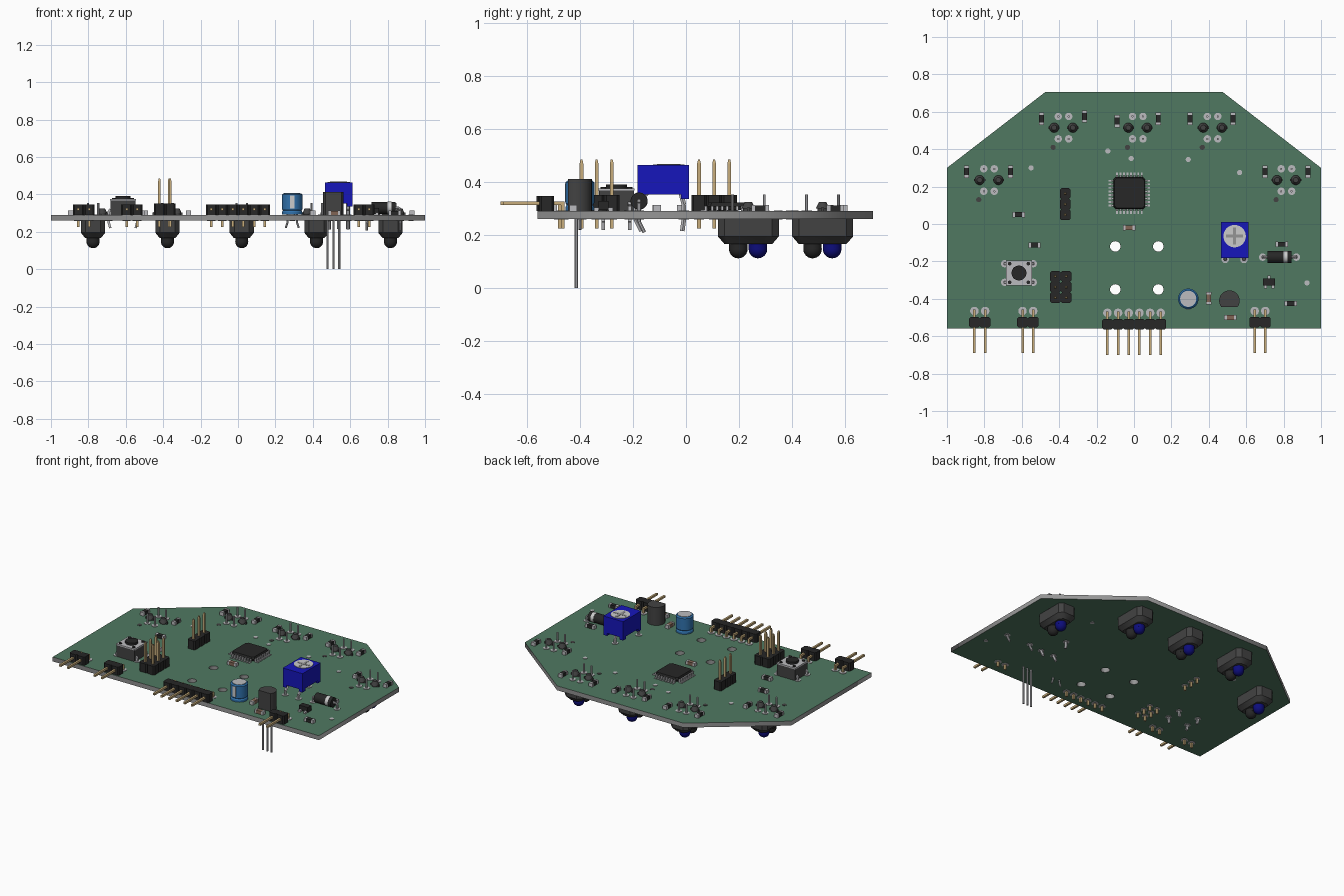
import bpy, bmesh, math
from mathutils import Vector, Matrix

if "Cube" in bpy.data.objects:
    bpy.data.objects.remove(bpy.data.objects["Cube"])

TOP, BOT = 0.29, 0.26   # board faces
COLORS = {"green": (0.08, 0.19, 0.12, 1), "black": (0.02, 0.02, 0.02, 1), "dark": (0.055, 0.055, 0.055, 1),
          "gold": (0.58, 0.42, 0.2, 1), "metal": (0.5, 0.5, 0.52, 1), "blue": (0.008, 0.008, 0.5, 1),
          "lens": (0.004, 0.004, 0.2, 1), "sky": (0.03, 0.17, 0.42, 1), "white": (0.75, 0.75, 0.72, 1),
          "brown": (0.22, 0.13, 0.09, 1), "edge": (0.3, 0.3, 0.3, 1)}
MATS = {}
for key, col in COLORS.items():
    MATS[key] = bpy.data.materials.new(key)
    MATS[key].diffuse_color = col


class Part:
    """Collects primitives into one mesh object."""
    def __init__(self):
        self.bm = bmesh.new()

    def box(self, x0, x1, y0, y1, z0, z1):
        m = Matrix.Translation(((x0 + x1) / 2, (y0 + y1) / 2, (z0 + z1) / 2))
        bmesh.ops.create_cube(self.bm, size=1, matrix=m @ Matrix.Diagonal((x1 - x0, y1 - y0, z1 - z0, 1)))

    def rod(self, a, b, r, n=20, r2=None):
        a, b = Vector(a), Vector(b)
        rot = (b - a).to_track_quat('Z', 'Y').to_matrix().to_4x4() @ Matrix.Rotation(math.pi / n, 4, 'Z')
        bmesh.ops.create_cone(self.bm, cap_ends=True, segments=n, radius1=r, radius2=r if r2 is None else r2,
                              depth=(b - a).length, matrix=Matrix.Translation((a + b) / 2) @ rot)

    def wire(self, pts, r, n=8):
        for a, b in zip(pts, pts[1:]):
            self.rod(a, b, r, n)

    def ball(self, c, r):
        bmesh.ops.create_uvsphere(self.bm, u_segments=20, v_segments=12, radius=r, matrix=Matrix.Translation(c))

    def loft(self, rings):
        vs = [[self.bm.verts.new(p) for p in ring] for ring in rings]
        n = len(vs[0])
        for a, b in zip(vs, vs[1:]):
            for i in range(n):
                self.bm.faces.new((a[i], a[(i + 1) % n], b[(i + 1) % n], b[i]))
        self.bm.faces.new(vs[0][::-1])
        self.bm.faces.new(vs[-1])

    def done(self, name, mat):
        bmesh.ops.recalc_face_normals(self.bm, faces=self.bm.faces)
        me = bpy.data.meshes.new(name)
        self.bm.to_mesh(me)
        self.bm.free()
        me.materials.append(MATS[mat])
        ob = bpy.data.objects.new(name, me)
        bpy.context.collection.objects.link(ob)
        bpy.context.view_layer.objects.active = ob
        bpy.ops.object.select_all(action='DESELECT')
        ob.select_set(True)
        bpy.ops.object.shade_smooth_by_angle(angle=math.radians(35))
        return ob


def circle(x, y, r, n=24):
    return [(x + r * math.cos(i * math.tau / n), y + r * math.sin(i * math.tau / n)) for i in range(n)]


def octagon(x, y, z, w, d, c):
    pts = [(w, c - d), (w, d - c), (w - c, d), (c - w, d), (-w, d - c), (-w, c - d), (c - w, -d), (w - c, -d)]
    return [(x + a, y + b, z) for a, b in pts]


# circuit board with four mounting holes, green faces and grey edge
outline = [(-1, -.56), (1, -.56), (1, .3), (.475, .705), (-.475, .705), (-1, .3)]
cu = bpy.data.curves.new("board", 'CURVE')
cu.dimensions, cu.fill_mode, cu.extrude = '2D', 'BOTH', (TOP - BOT) / 2
for loop in [outline] + [circle(x, y, .028) for x in (-.1, .13) for y in (-.12, -.35)]:
    sp = cu.splines.new('POLY')
    sp.points.add(len(loop) - 1)
    for p, (x, y) in zip(sp.points, loop):
        p.co = (x, y, 0, 1)
    sp.use_cyclic_u = True
board = bpy.data.objects.new("board", cu)
board.location.z = (TOP + BOT) / 2
bpy.context.collection.objects.link(board)
bpy.context.view_layer.objects.active = board
board.select_set(True)
bpy.ops.object.convert(target='MESH')
board = bpy.context.object
board.data.materials.clear()
board.data.materials.append(MATS["green"])
board.data.materials.append(MATS["edge"])
for f in board.data.polygons:
    f.material_index = 0 if abs(f.normal.z) > .5 else 1

pads = Part()


def pad(x, y, r=.02):
    pads.rod((x, y, BOT - .002), (x, y, TOP + .003), r, 16)


# reflective sensors under the board: housing, two lenses, clips and leads
housing, emitter, receiver, clips, leads = (Part() for _ in range(5))
for x, y in [(-.775, .235), (-.377, .515), (.02, .515), (.42, .515), (.815, .235)]:
    housing.loft([octagon(x, y, BOT, .065, .115, .025), octagon(x, y, .195, .065, .115, .025),
                  octagon(x, y, .166, .042, .09, .02)])
    for part, dy in ((receiver, -.038), (emitter, .036)):
        part.rod((x, y + dy, .2), (x, y + dy, .147), .035)
        part.ball((x, y + dy, .147), .035)
    for s in (-1, 1):
        clips.rod((x + s * .05, y, BOT), (x + s * .05, y, .308), .02, 16)
        clips.rod((x + s * .05, y, .3), (x + s * .05, y, .325), .026, 16, .014)
        clips.box(x + s * .05 - .03, x + s * .05 + .03, y - .006, y + .006, TOP, .303)
        for t in (-1, 1):
            px, py = x + s * .028, y + t * .06
            pad(px, py)
            leads.rod((px, py, .25), (px, py, .353), .006, 8)
    clips.rod((x - .055, y - .105, TOP), (x - .055, y - .105, TOP + .002), .014, 12)
housing.done("sensor_housings", "dark")
receiver.done("sensor_dark_lenses", "black")
emitter.done("sensor_blue_lenses", "lens")
clips.done("sensor_clips", "dark")
leads.done("sensor_leads", "metal")

# pin headers: right angle along the front edge, upright ones inside
bodies, pins = Part(), Part()
P, R = .057, .0095
for x0, n, yp, yb, ye in [(-.853, 2, -.465, -.497, -.69), (-.596, 2, -.465, -.497, -.69),
                          (.645, 2, -.465, -.497, -.69), (-.142, 6, -.475, -.508, -.7)]:
    for i in range(n):
        x = x0 + i * P
        bodies.loft([octagon(x, yb - .028, z, P / 2, .028, .008) for z in (TOP, .347)])
        pins.wire([(x, ye, .32), (x, yp + .006, .32)], R, 4)
        pins.wire([(x, yp, .326), (x, yp, .225)], R, 4)
        pad(x, yp, .023)
for x, ys in [(-.368, (.163, .106, .049)), (-.42, (-.28, -.337, -.394)), (-.363, (-.28, -.337, -.394))]:
    for y in ys:
        bodies.loft([octagon(x, y, z, P / 2, P / 2, .008) for z in (TOP, .35)])
        pins.wire([(x, y, .225), (x, y, .47)], R, 4)
        pins.rod((x, y, .47), (x, y, .485), R, 4, .005)
        pad(x, y)
bodies.done("header_bodies", "black")
pins.done("header_pins", "gold")

# microcontroller with eight leads per side
cx, cy, h = -.025, .165, .085
chip, legs = Part(), Part()
chip.loft([octagon(cx, cy, z, w, w, .012) for z, w in ((.295, h - .005), (.308, h), (.322, h - .005))])
for i in range(8):
    o = (i - 3.5) * .019
    for s in (-1, 1):
        a, b, c = sorted((s * h, s * (h + .011))), sorted((s * (h + .008), s * (h + .026))), .005
        legs.box(cx + a[0], cx + a[1], cy + o - c, cy + o + c, .29, .31)
        legs.box(cx + b[0], cx + b[1], cy + o - c, cy + o + c, .29, .295)
        legs.box(cx + o - c, cx + o + c, cy + a[0], cy + a[1], .29, .31)
        legs.box(cx + o - c, cx + o + c, cy + b[0], cy + b[1], .29, .295)
chip.done("microcontroller", "black")
legs.done("microcontroller_leads", "metal")

# push button
bx, by = -.615, -.262
base, plate, knob = Part(), Part(), Part()
base.box(bx - .068, bx + .068, by - .066, by + .066, TOP, .367)
plate.box(bx - .07, bx + .07, by - .068, by + .068, .367, .376)
knob.rod((bx, by, .37), (bx, by, .391), .04, 24)
for s in (-1, 1):
    for t in (-1, 1):
        knob.rod((bx + s * .05, by + t * .05, .37), (bx + s * .05, by + t * .05, .381), .01, 12)
        px, py = bx + s * .076, by + t * .05
        plate.wire([(px - s * .01, py, .32), (px, py, .31), (px, py, .25), (px - s * .008, py, .22)], .009, 4)
        pad(px, py)
base.done("button_base", "dark")
plate.done("button_plate_and_legs", "metal")
knob.done("button_plunger", "black")

# trimmer: blue case on feet, slotted dial, three leads
tx, ty = .538, -.085
case, dial, slot, tleads = (Part() for _ in range(4))
case.box(tx - .074, tx + .074, ty - .097, ty + .097, .352, .463)
for s in (-1, 1):
    for t in (-1, 1):
        case.box(tx + s * .06 - .014, tx + s * .06 + .014, ty + t * .082 - .015, ty + t * .082 + .015, .335, .36)
dial.rod((tx, ty + .02, .455), (tx, ty + .02, .466), .06, 32)
slot.box(tx - .045, tx + .045, ty + .012, ty + .028, .46, .4675)
slot.box(tx - .008, tx + .008, ty - .025, ty + .065, .46, .4675)
for dx, dy, e in ((-.05, -.06, -.045), (.05, -.06, -.045), (0, .065, .012)):
    x, y = tx + dx, ty + dy
    tleads.wire([(x, y, .36), (x, y + e, .315), (x, y + e, .26), (x, y + e * .5, .215)], .01, 6)
    pad(x, y + e)
case.done("trimmer_case", "blue")
dial.done("trimmer_dial", "white")
slot.done("trimmer_slot", "edge")
tleads.done("trimmer_leads", "metal")

# electrolytic capacitor
x, y = .29, -.4
can, lid, stripe = Part(), Part(), Part()
for z0, z1, r0, r1 in ((.292, .305, .055, .055), (.305, .313, .055, .05), (.313, .321, .05, .055),
                       (.321, .398, .055, .055), (.398, .405, .055, .047)):
    can.rod((x, y, z0), (x, y, z1), r0, 32, r1)
lid.rod((x, y, .4), (x, y, .4065), .043, 32)
for s in (-.025, .025):
    lid.wire([(x + s, y, .3), (x + s, y, .25), (x + s * 1.4, y, .22)], .006)
stripe.box(x - .012, x + .012, y - .0565, y - .045, .325, .395)
can.done("capacitor_can", "sky")
lid.done("capacitor_top_and_leads", "metal")
stripe.done("capacitor_stripe", "white")

# half-round regulator with long leads
x, y = .51, -.4
reg, rl = Part(), Part()
arc = [(x + .055 * math.cos(a), y - .01 + .055 * math.sin(a))
       for a in [math.radians(-38 + i * 256 / 20) for i in range(21)]]
reg.loft([[(px, py, z) for px, py in arc] for z in (TOP, .412)])
for s in (-1, 0, 1):
    rl.rod((x + s * .031, y - .014, 0), (x + s * .031, y - .014, .3), .0065, 8)
reg.done("regulator_body", "dark")
rl.done("regulator_leads", "metal")

# axial diode
y, z = -.177, .328
dio, band, dl = Part(), Part(), Part()
dio.rod((.715, y, z), (.842, y, z), .032, 24)
band.rod((.798, y, z), (.82, y, z), .0328, 24)
for s in (-1, 1):
    e = .778 + s * .09
    dl.wire([(.778 + s * .06, y, z), (e - s * .008, y, z), (e, y, z - .008), (e, y, .25), (e, y + .02, .21)], .008)
    pad(e, y)
dio.done("diode_body", "black")
band.done("diode_band", "white")
dl.done("diode_leads", "metal")

# surface mount chips: (x, y) lists for upright and sideways parts
res, cap, ends = Part(), Part(), Part()


def smd(part, x, y, upright):
    a, b = (.013, .02) if upright else (.02, .013)
    part.box(x - a, x + a, y - b, y + b, TOP, .312)
    for s in (-1, 1):
        dx, dy = (0, s * .026) if upright else (s * .026, 0)
        w, d = (.014, .007) if upright else (.007, .014)
        ends.box(x + dx - w, x + dx + w, y + dy - d, y + dy + d, TOP, .313)


for p in [(-.895, .28), (-.66, .28), (-.495, .563), (-.265, .575), (-.09, .55), (.13, .563), (.3, .563),
          (.53, .563), (.7, .28), (.93, .28)]:
    smd(res, *p, True)
for p in [(-.617, .05), (-.532, -.113), (.79, -.108), (.838, -.425)]:
    smd(res, *p, False)
smd(cap, .4, -.397, True)
smd(cap, -.026, -.02, False)
smd(cap, .515, -.5, False)
# small three-lead transistor
res.box(.69, .755, -.33, -.292, .294, .328)
for x, y0, y1 in ((.722, -.292, -.276), (.702, -.346, -.33), (.742, -.346, -.33)):
    ends.box(x - .008, x + .008, y0, y1, TOP, .303)
res.done("chip_resistors", "black")
cap.done("chip_capacitors", "brown")
ends.done("chip_terminals", "metal")

# plated vias
for p in [(-.55, .3), (-.14, .39), (-.015, .35), (.29, .345), (.565, .275), (.925, -.315)]:
    pad(*p, .014)
pads.done("solder_pads", "metal")

for m in bpy.data.materials:
    if m.users and not m.is_grease_pencil:
        m.use_nodes = True
        m.node_tree.nodes["Principled BSDF"].inputs["Base Color"].default_value = m.diffuse_color
